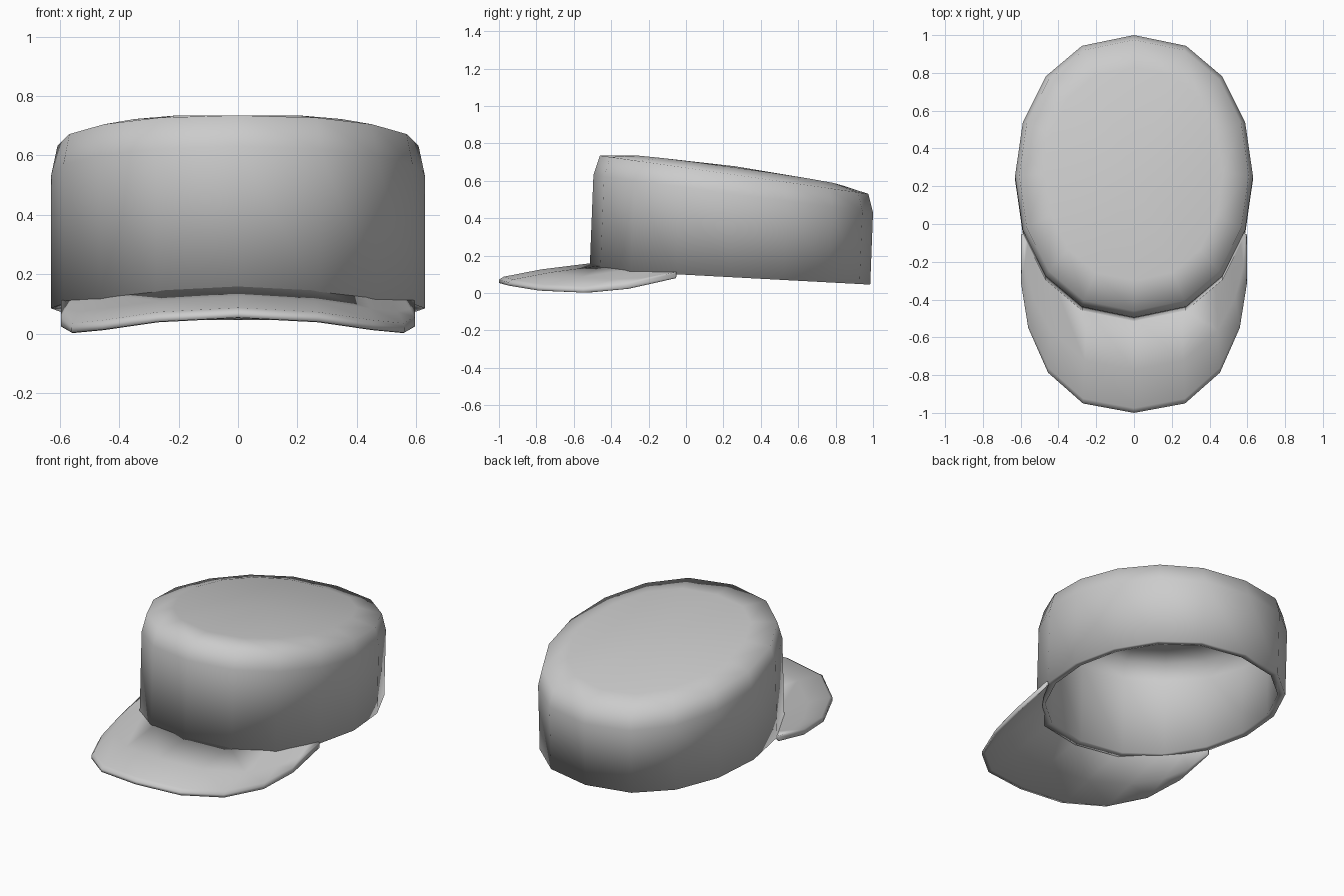
import bpy, bmesh, math

if "Cube" in bpy.data.objects:
    bpy.data.objects.remove(bpy.data.objects["Cube"])

SIDES = 16


def finish(name, bm, angle):
    bmesh.ops.remove_doubles(bm, verts=bm.verts, dist=0.0005)
    bmesh.ops.recalc_face_normals(bm, faces=bm.faces)
    me = bpy.data.meshes.new(name)
    bm.to_mesh(me)
    bm.free()
    ob = bpy.data.objects.new(name, me)
    bpy.context.collection.objects.link(ob)
    bpy.ops.object.select_all(action='DESELECT')
    ob.select_set(True)
    bpy.context.view_layer.objects.active = ob
    bpy.ops.object.shade_smooth_by_angle(angle=math.radians(angle))
    return ob


def bridge(bm, rows, closed):
    for a, b in zip(rows, rows[1:]):
        n = len(a)
        for i in range(n if closed else n - 1):
            j = (i + 1) % n
            bm.faces.new((a[i], a[j], b[j], b[i]))


# Crown: tilted oval rings from the domed top, down the wall, and up the lining
# (half width, front y, back y, front z, back z, rise at the sides)
RINGS = [
    (0.47, -0.30, 0.83, 0.735, 0.577, 0.015),
    (0.608, -0.46, 0.975, 0.735, 0.53, 0),
    (0.63, -0.495, 1.0, 0.63, 0.43, 0),
    (0.63, -0.515, 0.985, 0.125, 0.045, 0),
    (0.59, -0.46, 0.94, 0.125, 0.048, 0),
    (0.588, -0.45, 0.945, 0.61, 0.40, 0),
    (0.57, -0.425, 0.935, 0.705, 0.505, 0),
    (0.45, -0.28, 0.81, 0.71, 0.55, 0.01),
]
bm = bmesh.new()
rows = []
for rx, y0, y1, z0, z1, rise in RINGS:
    row = []
    for i in range(SIDES):
        a = math.tau * i / SIDES
        s, c = math.sin(a), math.cos(a)
        x = rx * math.copysign(abs(s) ** 0.86, s)
        t = (1 - c) / 2
        z = z0 + (z1 - z0) * t + rise * abs(s)
        row.append(bm.verts.new((x, y0 + (y1 - y0) * t, z)))
    rows.append(row)
bridge(bm, rows, True)
for row, z in ((rows[0], 0.678), (rows[-1], 0.65)):
    mid = bm.verts.new((0, 0.26, z))
    for i in range(SIDES):
        bm.faces.new((row[i], row[(i + 1) % SIDES], mid))
finish("crown", bm, 120)

# Visor: half outlines of the seam against the crown and of the free edge
SEAM = [(0, -0.495, 0.161), (0.25, -0.445, 0.148), (0.43, -0.29, 0.128),
        (0.51, -0.18, 0.12), (0.56, -0.09, 0.116), (0.582, -0.05, 0.113)]
EDGE = [(0, -1.0, 0.08), (0.27, -0.95, 0.066), (0.455, -0.787, 0.039),
        (0.56, -0.55, 0.029), (0.597, -0.32, 0.052), (0.597, -0.055, 0.112)]


def blend(t, lift, drop):
    half = []
    for i, (p, q) in enumerate(zip(SEAM, EDGE)):
        x, y, z = (u + (v - u) * t for u, v in zip(p, q))
        half.append((x, y, z + lift * (1 - i / 5) - drop))
    return [(-x, y, z) for x, y, z in half[:0:-1]] + half


# Cross-section: position from seam to edge, arch, depth below the top
profile = [(0, 0, 0), (0.55, 0.01, 0), (0.95, 0.003, 0), (1, 0, 0.008),
           (1, 0, 0.026), (0.94, 0, 0.033), (0.55, 0.01, 0.03), (0, 0, 0.018)]
bm = bmesh.new()
rows = [[bm.verts.new(p) for p in blend(*args)] for args in profile]
bridge(bm, rows + [rows[0]], False)
for k in (0, -1):
    bm.faces.new([r[k] for r in rows])
finish("visor", bm, 100)
